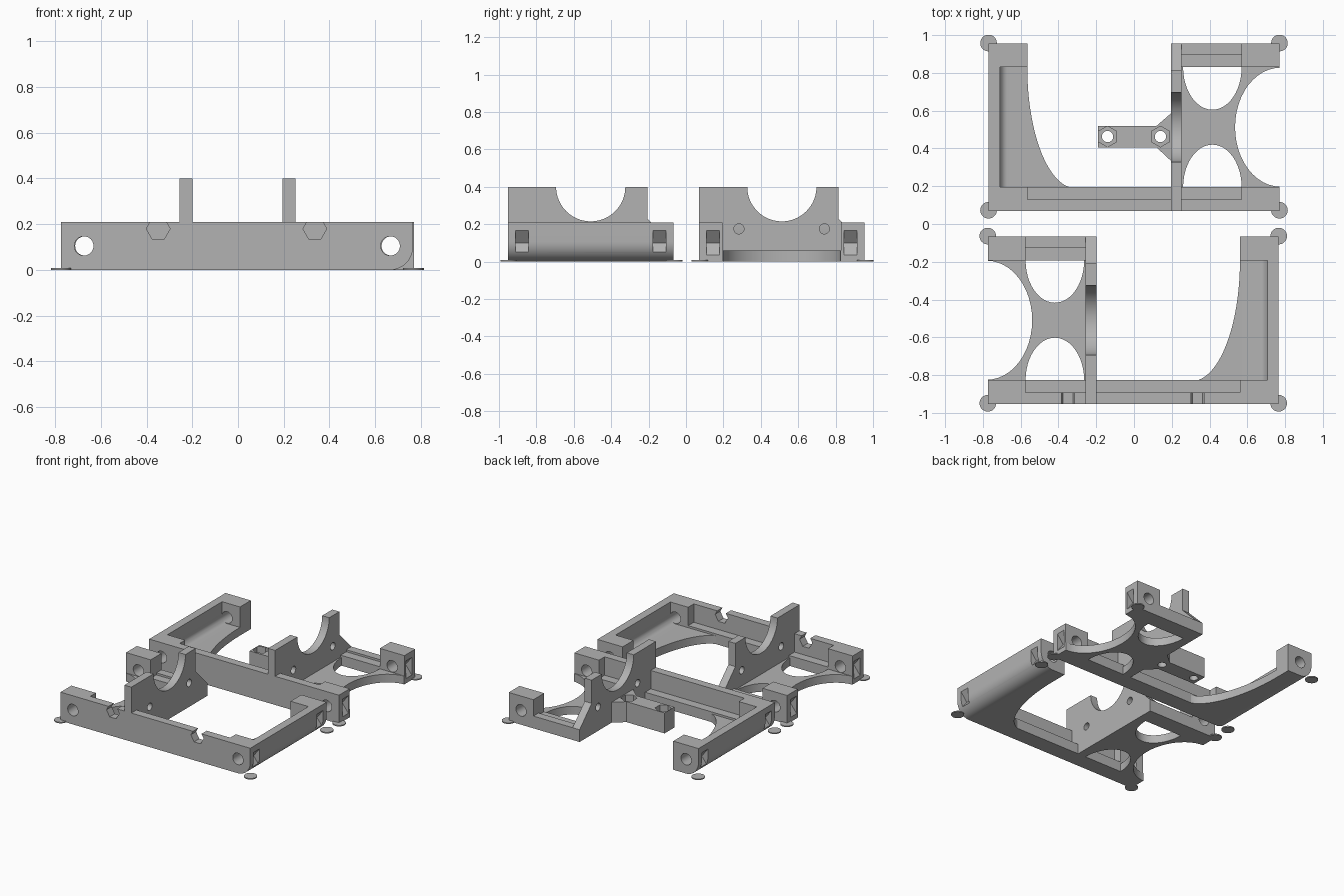
import bpy, bmesh
from math import cos, sin, pi, radians
from mathutils import Matrix

if "Cube" in bpy.data.objects:
    bpy.data.objects.remove(bpy.data.objects["Cube"])

grey = bpy.data.materials.new("plain_grey")
grey.use_nodes = True
grey.diffuse_color = (0.45, 0.45, 0.45, 1)
grey.node_tree.nodes["Principled BSDF"].inputs["Base Color"].default_value = (0.45, 0.45, 0.45, 1)

DEPTH = 0.885       # frame depth
HALF = 0.77         # frame half width
TALL = 0.21         # wall and block height
FLOOR = 0.06
WALL = 0.06
BLOCK = 0.125       # corner block depth
INNER = 0.57        # inner face of the corner blocks
ROD = (0.67, 0.105)
parts = []


def arc(cx, cy, rx, ry, start=0, end=360, n=48):
    """Points along an elliptical arc; a full turn leaves out the repeat."""
    count = n if end - start == 360 else n + 1
    return [(cx + rx * cos(radians(start + (end - start) * i / n)),
             cy + ry * sin(radians(start + (end - start) * i / n))) for i in range(count)]


def prism(name, pts, axis, low, high):
    """Extrude a 2D outline along an axis."""
    order = {"x": lambda p, h: (h, p[0], p[1]),
             "y": lambda p, h: (p[0], h, p[1]),
             "z": lambda p, h: (p[0], p[1], h)}[axis]
    bm = bmesh.new()
    rings = [[bm.verts.new(order(p, h)) for p in pts] for h in (low, high)]
    bm.faces.new(rings[0])
    bm.faces.new(rings[1])
    for i in range(len(pts)):
        j = (i + 1) % len(pts)
        bm.faces.new((rings[0][i], rings[0][j], rings[1][j], rings[1][i]))
    bmesh.ops.recalc_face_normals(bm, faces=bm.faces)
    mesh = bpy.data.meshes.new(name)
    bm.to_mesh(mesh)
    bm.free()
    mesh.materials.append(grey)
    obj = bpy.data.objects.new(name, mesh)
    bpy.context.collection.objects.link(obj)
    return obj


def box(name, x0, x1, y0, y1, z0, z1):
    return prism(name, [(x0, y0), (x1, y0), (x1, y1), (x0, y1)], "z", z0, z1)


def cut(obj, cutters):
    """Subtract the cutters and remove them."""
    for c in cutters:
        c.hide_render = True
        mod = obj.modifiers.new("cut", "BOOLEAN")
        mod.operation = "DIFFERENCE"
        mod.solver = "EXACT"
        mod.object = c
    deps = bpy.context.evaluated_depsgraph_get()
    mesh = bpy.data.meshes.new_from_object(obj.evaluated_get(deps))
    obj.modifiers.clear()
    obj.data = mesh
    for c in cutters:
        bpy.data.objects.remove(c)
    return obj


def block_cutters(side):
    """Rod bore and the two notches in one outer side."""
    out = side * (HALF + 0.05)
    notch = [(out, 0.165), (side * HALF, 0.165), (side * 0.72, 0.1),
             (side * HALF, 0.035), (out, 0.035)]
    return [prism("rod_cutter", arc(side * ROD[0], ROD[1], 0.042, 0.042), "y", -0.1, 1),
            prism("notch_cutter", notch, "y", 0.04, 0.11),
            prism("notch_cutter", notch, "y", 0.775, 0.845)]


def frame(label, mirror, offset, nut_notches, tab):
    made = []

    # long wall with its inner ledge
    wall = box("long_wall", -INNER, INNER, 0, WALL, 0, TALL)
    if nut_notches:
        cut(wall, [prism("nut_cutter", arc(x, 0.18, 0.052, 0.052, n=6), "y", -0.1, 0.1)
                   for x in (-0.34, 0.345)])
    made += [wall, box("wall_ledge", -INNER, INNER, WALL, BLOCK, 0, 0.075)]

    # side arm: rounded along the bottom, hollowed between its end blocks
    outline = ([(-INNER + 0.005, 0), (-INNER + 0.005, TALL), (-HALF, TALL)]
               + arc(-ROD[0], ROD[1], 0.1, 0.105, 180, 270, 12))
    hollow = ([(-0.5, FLOOR), (-0.5, 0.3), (-0.71, 0.3)]
              + arc(-ROD[0], ROD[1], 0.04, 0.045, 180, 270, 10))
    arm = prism("side_arm", outline, "y", 0, DEPTH)
    cut(arm, [prism("hollow_cutter", hollow, "y", BLOCK, DEPTH - BLOCK)] + block_cutters(-1))
    web = [(-INNER, BLOCK)] + arc(-0.31, DEPTH - BLOCK, 0.255, 0.64, 270, 180, 32)
    web.append((-INNER, DEPTH - BLOCK))
    made += [arm, prism("curved_web", web, "z", 0, FLOOR)]

    # bracket corner blocks
    for name, y0 in (("front_block", 0), ("back_block", DEPTH - BLOCK)):
        made.append(cut(box(name, INNER, HALF, y0, y0 + BLOCK, 0, TALL), block_cutters(1)))

    # bracket floor with three scooped openings
    mid = DEPTH / 2
    floor = box("bracket_floor", 0.25, HALF, BLOCK, DEPTH - BLOCK, 0, FLOOR)
    cut(floor, [prism("scoop", arc(0.415, BLOCK, 0.155, 0.225), "z", -0.1, 0.2),
                prism("scoop", arc(0.415, DEPTH - BLOCK, 0.155, 0.225), "z", -0.1, 0.2),
                prism("scoop", arc(HALF + 0.005, mid, 0.24, 0.315), "z", -0.1, 0.2)])
    made += [floor,
             box("back_rail_inner", 0.25, INNER, DEPTH - BLOCK, DEPTH - WALL, 0, 0.075),
             box("back_rail_outer", 0.25, INNER, DEPTH - WALL, DEPTH, 0, 0.09)]

    # upright with a round cradle, a sloped back foot and two bolt holes
    side = ([(0, 0), (DEPTH, 0), (DEPTH, 0.09), (0.745, 0.23), (0.745, 0.4)]
            + arc(mid, 0.4, 0.185, 0.185, 0, -180, 40) + [(0, 0.4)])
    upright = prism("cradle_upright", side, "x", 0.195, 0.252)
    cut(upright, [prism("bolt_cutter", arc(y, 0.175, 0.027, 0.027, n=32), "x", 0, 0.5)
                  for y in (0.213, 0.67)])
    made.append(upright)

    # nut tab reaching inward from the upright
    if tab:
        shape = [(-0.19, 0.335), (0.12, 0.335), (0.195, 0.265),
                 (0.195, 0.515), (0.12, 0.45), (-0.19, 0.45)]
        plate = prism("nut_tab", shape, "z", 0, 0.15)
        cutters = []
        for x in (-0.14, 0.14):
            cutters.append(prism("bolt_cutter", arc(x, 0.393, 0.03, 0.03, n=32), "z", -0.1, 0.3))
            cutters.append(prism("nut_cutter", arc(x, 0.393, 0.055, 0.055, 30, 390, 6),
                                 "z", 0.1, 0.3))
        made.append(cut(plate, cutters))

    # thin round pads under the corners
    for x in (-HALF, HALF):
        for y in (0.003, DEPTH + 0.003):
            made.append(prism("corner_pad", arc(x, y, 0.044, 0.044, n=32), "z", 0, 0.008))

    # move the finished frame into place
    move = Matrix.Translation((-0.004 if mirror else 0, offset, 0))
    if mirror:
        move = move @ Matrix.Scale(-1, 4, (1, 0, 0))
    for obj in made:
        obj.name = label + "_" + obj.name.split(".")[0]
        obj.data.transform(move)
        if mirror:
            obj.data.flip_normals()
    parts.extend(made)


frame("back", False, 0.07, False, True)
frame("front", True, -0.952, True, False)

# smooth the curved walls, keep the edges crisp
bpy.ops.object.select_all(action="DESELECT")
for obj in parts:
    obj.select_set(True)
bpy.context.view_layer.objects.active = parts[0]
bpy.ops.object.shade_smooth_by_angle(angle=radians(30))
